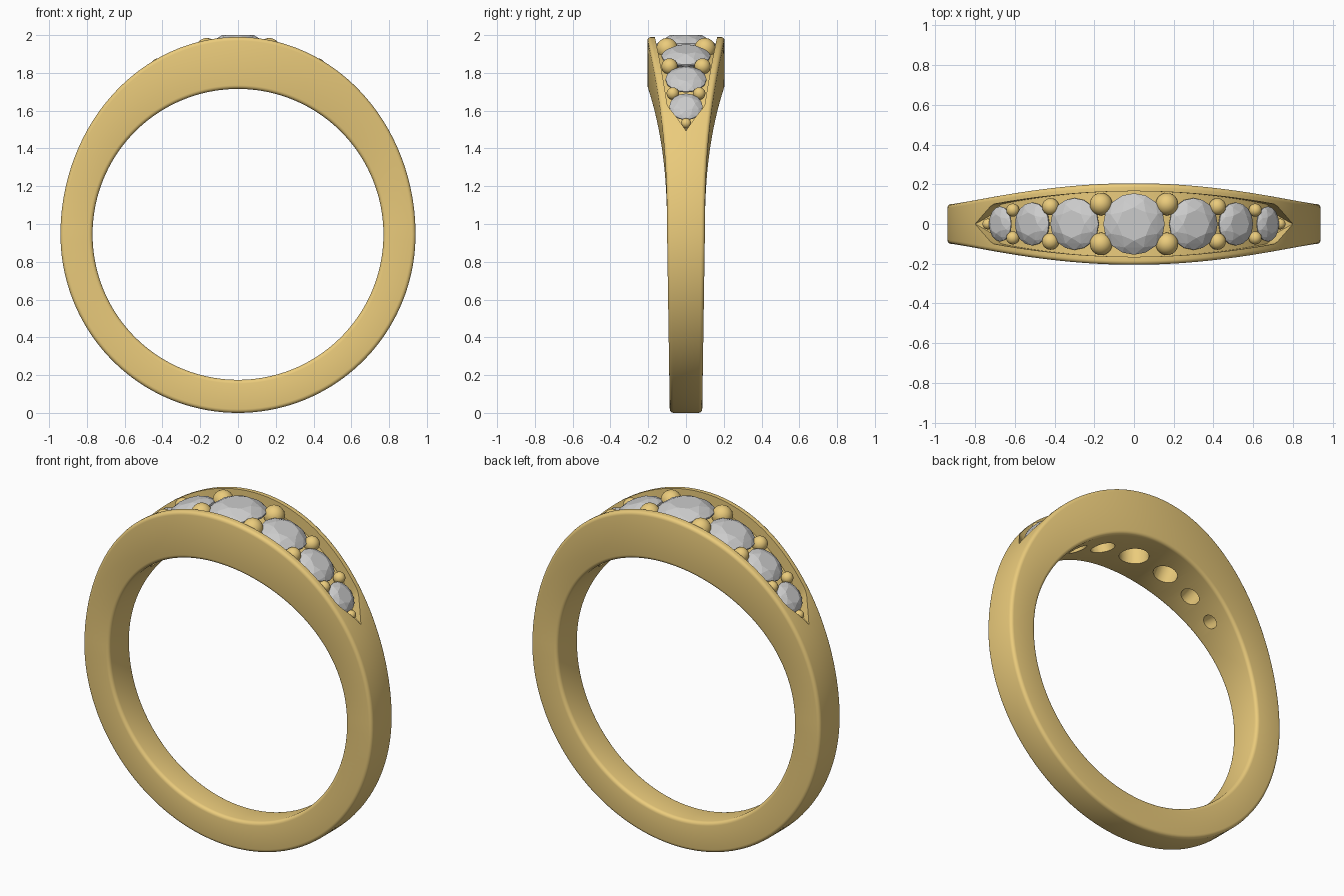
import bpy, bmesh
from math import sin, cos, pi, asin, sqrt, radians
from mathutils import Vector, Matrix

if "Cube" in bpy.data.objects:
    bpy.data.objects.remove(bpy.data.objects["Cube"])

ZC, RX, TOP, BOT, RI = 0.945, 0.94, 1.045, 0.945, 0.77
TIP = asin(0.8 / RX)          # angle where the stone channel ends

gold = bpy.data.materials.new("gold")
gold.diffuse_color = (0.83, 0.6, 0.2, 1)
gold.use_nodes = True
gold.node_tree.nodes["Principled BSDF"].inputs["Base Color"].default_value = gold.diffuse_color


def make(name, bm, mat=None, smooth=None):
    bmesh.ops.recalc_face_normals(bm, faces=bm.faces)
    me = bpy.data.meshes.new(name)
    bm.to_mesh(me)
    bm.free()
    ob = bpy.data.objects.new(name, me)
    bpy.context.collection.objects.link(ob)
    if mat:
        me.materials.append(mat)
    if smooth:
        smooth_by_angle(ob, smooth)
    return ob


def smooth_by_angle(ob, deg):
    bpy.ops.object.select_all(action='DESELECT')
    ob.select_set(True)
    bpy.context.view_layer.objects.active = ob
    bpy.ops.object.shade_smooth_by_angle(angle=radians(deg))


def seat(x, inset, y=0):
    """Frame on the ring's outer curve at x, sunk by inset, z axis outward."""
    s = x / RX
    c = sqrt(1 - s * s)
    n = Vector((s / RX, 0, c / TOP)).normalized()
    p = Vector((x, y, ZC + TOP * c)) - n * inset
    side = Vector((n.z, 0, -n.x))
    m = Matrix((side, Vector((0, 1, 0)), n)).transposed().to_4x4()
    return Matrix.Translation(p) @ m


def section(u):
    """Cross-section of the band at angle u from the top."""
    s, c = sin(u), cos(u)
    inner = Vector((RI * s, 0, ZC + RI * c))
    outer = Vector((RX * s, 0, ZC + (TOP if c > 0 else BOT) * c))
    t = (outer - inner).length
    d = (outer - inner) / t
    h = 0.1 + 0.105 * max(c, 0) ** 2.4 - 0.014 * max(-c, 0)
    r = 0.02
    x = abs(outer.x)
    w = g = 0
    if c > 0 and abs(u) < TIP - 1e-5:
        w = min(0.165 - 0.13 * x * x, (0.8 - x) * 1.15)
        g = 0.068 * min(1, (0.8 - x) / 0.04)
    arc = [i * pi / 8 for i in range(5)]
    half = [(h - r + r * sin(a), r - r * cos(a)) for a in arc]
    half += [(h - r + r * cos(a), t - r + r * sin(a)) for a in arc]
    half += [(w, t), (w, t - g)]
    full = half + [(-y, k) for y, k in reversed(half)]
    return [inner + d * k + Vector((0, y, 0)) for y, k in full]


# Band with tapering width and a sunken channel on top
na, nb = 72, 100
angles = [-TIP + 2 * TIP * i / na for i in range(na)]
angles += [TIP + (2 * pi - 2 * TIP) * i / nb for i in range(nb)]
bm = bmesh.new()
rings = [[bm.verts.new(p) for p in section(u)] for u in angles]
for i, a in enumerate(rings):
    b = rings[(i + 1) % len(rings)]
    for j in range(len(a)):
        k = (j + 1) % len(a)
        bm.faces.new((a[j], a[k], b[k], b[j]))
bmesh.ops.remove_doubles(bm, verts=bm.verts, dist=1e-5)
band = make("ring_band", bm, gold)

# Stones: outer x, inset, radius, hole radius
stones = [(0, 0.04, 0.155, 0.08), (0.315, 0.045, 0.13, 0.066),
          (0.54, 0.045, 0.108, 0.052), (0.70, 0.035, 0.088, 0.04)]
placed = stones + [(-x, i, r, h) for x, i, r, h in stones[1:]]

# Holes drilled under each stone through to the finger side
bm = bmesh.new()
for x, inset, r, hole in placed:
    m = seat(x, inset + 0.015) @ Matrix.Translation((0, 0, -0.2))
    bmesh.ops.create_cone(bm, cap_ends=True, segments=32, radius1=hole,
                          radius2=hole, depth=0.4, matrix=m)
cutter = make("hole_cutter", bm, gold)
cutter.hide_render = True
mod = band.modifiers.new("holes", 'BOOLEAN')
mod.operation, mod.solver, mod.object = 'DIFFERENCE', 'EXACT', cutter
bpy.context.view_layer.objects.active = band
bpy.ops.object.modifier_apply(modifier=mod.name)
bpy.data.objects.remove(cutter)
smooth_by_angle(band, 35)


# Faceted brilliant-cut stones
def stone(name, x, inset, r):
    bm = bmesh.new()
    rows = [(8, 0.54, 0.32, 0), (8, 0.82, 0.19, 0.5), (16, 1, 0.03, 0),
            (16, 1, -0.03, 0), (8, 0.5, -0.36, 0.5), (1, 0, -0.62, 0)]
    for n, rad, z, off in rows:
        for i in range(n):
            a = 2 * pi * (i + off) / n
            bm.verts.new((r * rad * cos(a), r * rad * sin(a), r * z))
    bmesh.ops.convex_hull(bm, input=bm.verts)
    bmesh.ops.dissolve_limit(bm, angle_limit=0.02, verts=bm.verts, edges=bm.edges)
    bmesh.ops.transform(bm, matrix=seat(x, inset), verts=bm.verts)
    make(name, bm)


for i, (x, inset, r, hole) in enumerate(placed):
    stone(f"stone_{i + 1}", x, inset, r)

# Holding beads between the stones and at the channel ends
beads = [(0.175, 0.045, 0.1, 0.057), (0.44, 0.04, 0.087, 0.043),
         (0.635, 0.035, 0.07, 0.033), (0.765, 0.035, 0, 0.027)]
bm = bmesh.new()
for x, inset, y, r in beads:
    for sx in (1, -1):
        for sy in ((1, -1) if y else (1,)):
            bmesh.ops.create_uvsphere(bm, u_segments=24, v_segments=14, radius=r,
                                      matrix=seat(sx * x, inset, sy * y))
make("setting_beads", bm, gold, 60)
